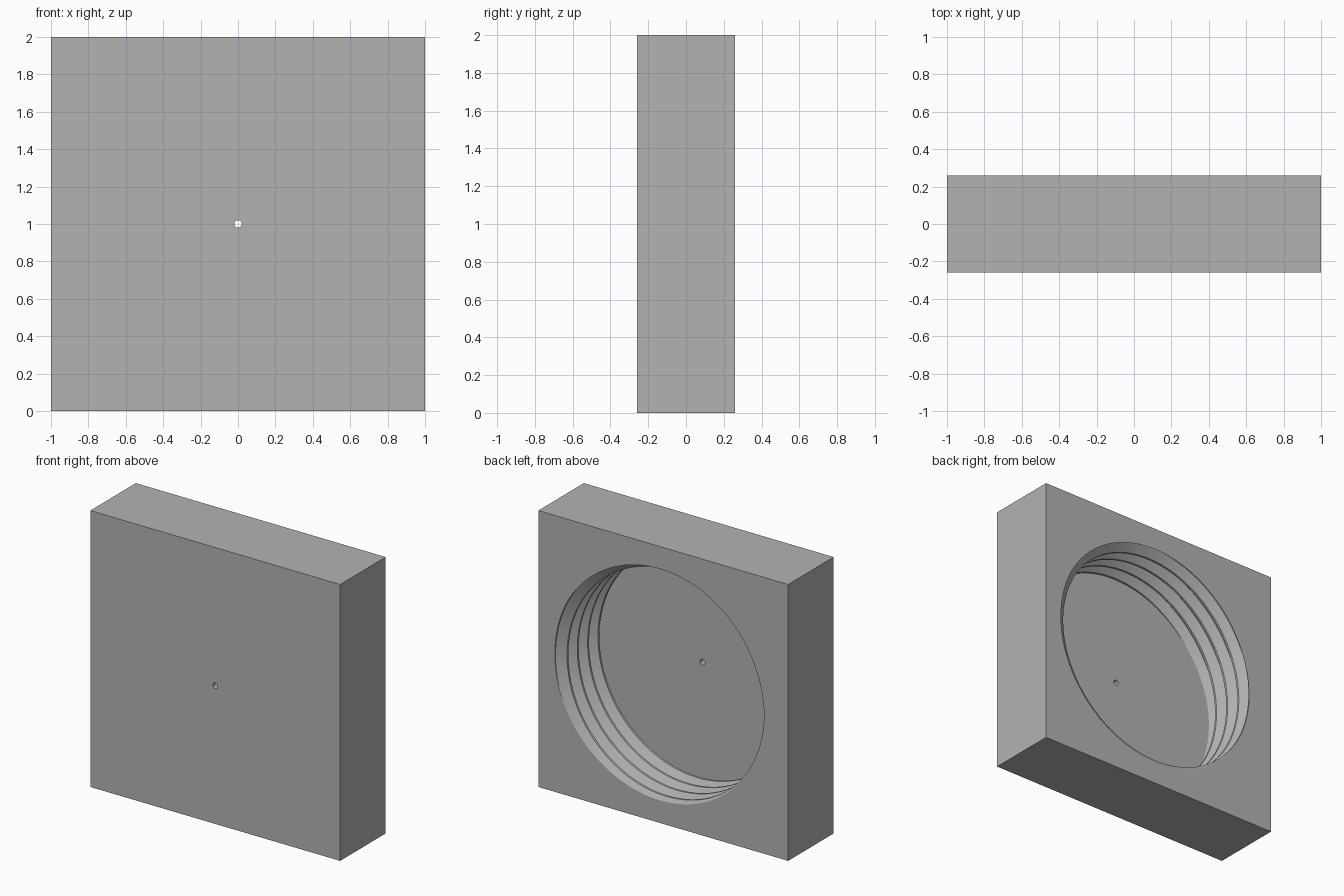
import bpy, bmesh, math
from mathutils import Vector

if "Cube" in bpy.data.objects:
    bpy.data.objects.remove(bpy.data.objects["Cube"])

HALF_DEPTH = 0.26           # half thickness of the block
FLOOR_Y = -0.19             # bottom of the threaded recess
CENTRE_Z = 1.0
STEPS = 96                  # segments per thread turn
PITCH = 0.118
CREST, ROOT = 0.806, 0.868  # inner and outer thread radius
FLAT = 0.016                # width of the flat on each crest and root
HOLE = 0.02

bm = bmesh.new()


def point(radius, angle, y):
    return bm.verts.new((radius * math.cos(angle), y,
                         CENTRE_Z + radius * math.sin(angle)))


def loop_edges(verts):
    return [bm.edges.new((v, verts[i - 1])) for i, v in enumerate(verts)]


def square(y):
    corners = [(-1, 0), (1, 0), (1, 2), (-1, 2)]
    return [bm.verts.new((x, y, z)) for x, z in corners]


def rim(y):
    return [e for e in bm.edges if e.is_boundary
            and all(abs(v.co.y - y) < 1e-4 for v in e.verts)]


def fill(edges, normal):
    bmesh.ops.triangle_fill(bm, use_beauty=True, edges=edges, normal=normal)


def join(a, b):
    for i in range(len(a)):
        bm.faces.new((a[i - 1], a[i], b[i], b[i - 1]))


# Helical thread wall: one trapezoid profile swept along a screw path
flank = PITCH / 2 - FLAT
profile = [(CREST, -FLAT / 2), (CREST, FLAT / 2),
           (ROOT, FLAT / 2 + flank), (ROOT, FLAT * 1.5 + flank)]
rows = []
for k in range(STEPS * 7):
    turn = k / STEPS
    angle = math.pi + math.tau * turn
    rows.append([point(r, angle, HALF_DEPTH - PITCH * (turn - 2) - d + 0.0007)
                 for r, d in profile])
for k in range(len(rows) - STEPS - 1):
    a = rows[k] + [rows[k + STEPS][0]]
    b = rows[k + 1] + [rows[k + STEPS + 1][0]]
    for j in range(4):
        bm.faces.new((a[j], a[j + 1], b[j + 1], b[j]))

# Trim the thread at the back face and at the recess floor
for y, direction in ((HALF_DEPTH, 1), (FLOOR_Y, -1)):
    bmesh.ops.bisect_plane(bm, geom=bm.verts[:] + bm.edges[:] + bm.faces[:],
                           plane_co=(0, y, 0), plane_no=(0, direction, 0),
                           clear_outer=True)
bmesh.ops.delete(bm, geom=[v for v in bm.verts if not v.link_faces], context='VERTS')
bmesh.ops.remove_doubles(bm, verts=bm.verts[:], dist=1e-5)
back_rim, floor_rim = rim(HALF_DEPTH), rim(FLOOR_Y)

# Block sides and the small through hole in the floor
back, front = square(HALF_DEPTH), square(-HALF_DEPTH)
join(back, front)
angles = [math.tau * i / 24 for i in range(24)]
hole_in = [point(HOLE, a, FLOOR_Y) for a in angles]
hole_out = [point(HOLE, a, -HALF_DEPTH) for a in angles]
join(hole_in, hole_out)


def edges_of(verts):
    return [bm.edges.get((v, verts[i - 1])) for i, v in enumerate(verts)]


# Flat faces: back around the recess, recess floor, and front
fill(back_rim + edges_of(back), Vector((0, 1, 0)))
fill(floor_rim + edges_of(hole_in), Vector((0, 1, 0)))
fill(edges_of(front) + edges_of(hole_out), Vector((0, -1, 0)))
bmesh.ops.recalc_face_normals(bm, faces=bm.faces[:])

mesh = bpy.data.meshes.new("threaded_block")
bm.to_mesh(mesh)
bm.free()
block = bpy.data.objects.new("threaded_block", mesh)
bpy.context.collection.objects.link(block)

# Plain grey material
grey = bpy.data.materials.new("plain_grey")
grey.use_nodes = True
colour = (0.45, 0.45, 0.45, 1)
grey.diffuse_color = colour
grey.node_tree.nodes["Principled BSDF"].inputs["Base Color"].default_value = colour
mesh.materials.append(grey)

bpy.context.view_layer.objects.active = block
block.select_set(True)
bpy.ops.object.shade_smooth_by_angle(angle=math.radians(20))
